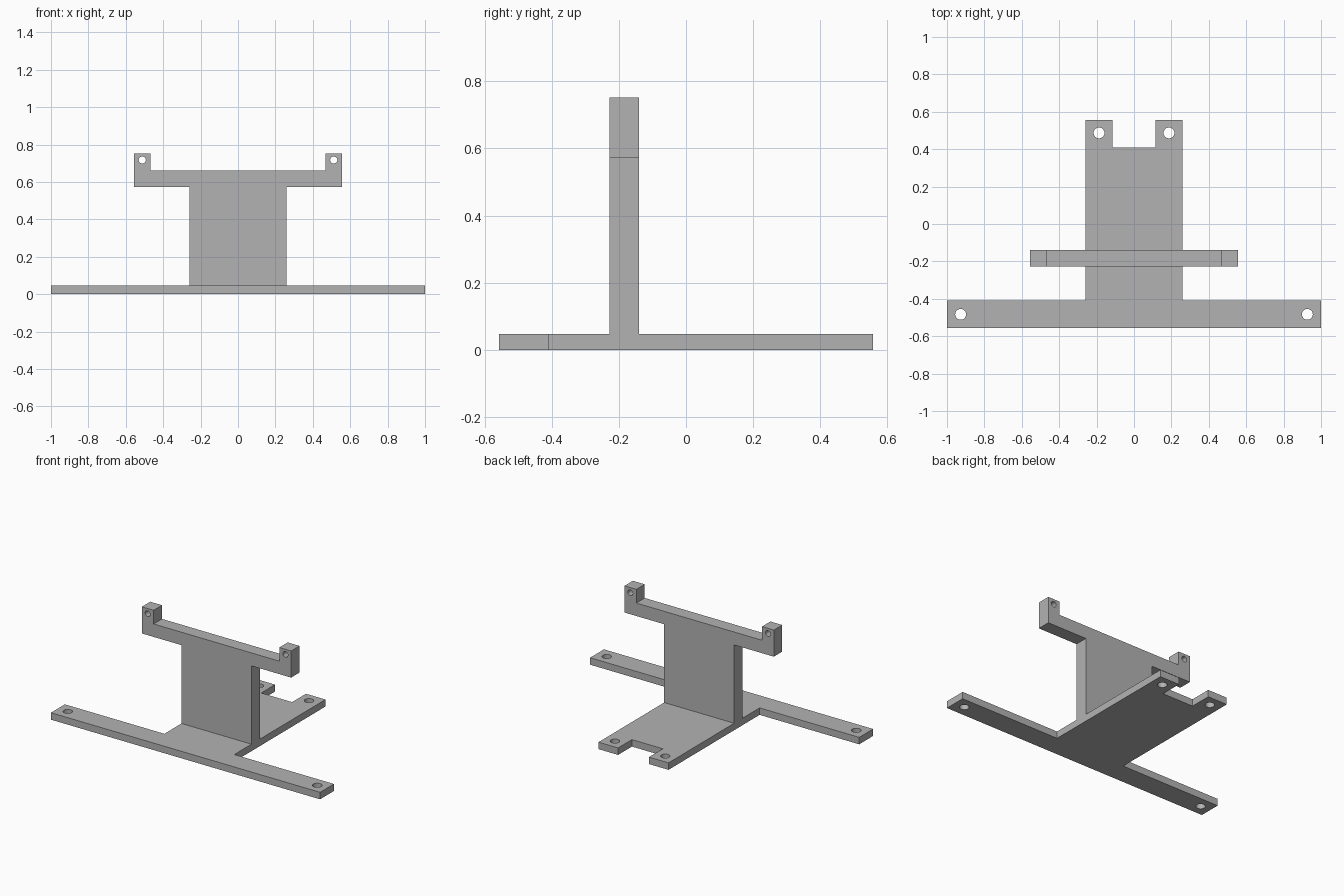
import bpy
import bmesh
import math
from mathutils import Matrix, Vector

cube = bpy.data.objects.get("Cube")
if cube:
    bpy.data.objects.remove(cube, do_unlink=True)

grey = bpy.data.materials.new("plain_grey")
grey.use_nodes = True
grey.diffuse_color = (0.45, 0.45, 0.45, 1)
grey.node_tree.nodes["Principled BSDF"].inputs["Base Color"].default_value = (0.45, 0.45, 0.45, 1)


def circle(cx, cy, r, n=32):
    return [(cx + r * math.cos(math.tau * i / n), cy + r * math.sin(math.tau * i / n)) for i in range(n)]


def plate(name, half, holes, thickness, matrix):
    """Extrude a left-right symmetric outline with mirrored round holes."""
    outline = half + [(-x, y) for x, y in reversed(half)]
    loops = [outline] + [circle(s * x, y, r) for x, y, r in holes for s in (1, -1)]
    curve = bpy.data.curves.new(name + "_outline", "CURVE")
    curve.dimensions = "2D"
    curve.fill_mode = "BOTH"
    curve.extrude = thickness / 2
    for points in loops:
        spline = curve.splines.new("POLY")
        spline.points.add(len(points) - 1)
        for p, (x, y) in zip(spline.points, points):
            p.co = (x, y, 0, 1)
        spline.use_cyclic_u = True

    # Turn the filled outline into a clean closed mesh
    helper = bpy.data.objects.new(name + "_helper", curve)
    bpy.context.collection.objects.link(helper)
    bpy.context.view_layer.update()
    evaluated = helper.evaluated_get(bpy.context.evaluated_depsgraph_get())
    mesh = bpy.data.meshes.new_from_object(evaluated)
    bpy.data.objects.remove(helper, do_unlink=True)
    bpy.data.curves.remove(curve)
    mesh.name = name
    bm = bmesh.new()
    bm.from_mesh(mesh)
    bmesh.ops.remove_doubles(bm, verts=bm.verts, dist=0.0001)
    bmesh.ops.transform(bm, matrix=matrix, verts=bm.verts)
    bmesh.ops.recalc_face_normals(bm, faces=bm.faces)
    bm.to_mesh(mesh)
    bm.free()
    mesh.materials.clear()
    mesh.materials.append(grey)

    obj = bpy.data.objects.new(name, mesh)
    bpy.context.collection.objects.link(obj)
    bpy.ops.object.select_all(action="DESELECT")
    obj.select_set(True)
    bpy.context.view_layer.objects.active = obj
    bpy.ops.object.shade_smooth_by_angle(angle=math.radians(30))
    return obj


base_height = 0.047
wall_depth = 0.089

# Flat base: wide front bar, tongue to the rear, notch at the end
plate("base_plate",
      [(1, -0.557), (1, -0.41), (0.26, -0.41), (0.26, 0.557), (0.115, 0.557), (0.115, 0.41)],
      [(0.927, -0.483), (0.187, 0.487, 0.029)] and
      [(0.927, -0.483, 0.029), (0.187, 0.487, 0.029)],
      base_height, Matrix.Translation(Vector((0, 0, base_height / 2))))

# Upright wall with side arms and drilled end lugs
plate("upright_bracket",
      [(0.26, base_height), (0.26, 0.573), (0.555, 0.573), (0.555, 0.752), (0.467, 0.752), (0.467, 0.66)],
      [(0.512, 0.717, 0.019)],
      wall_depth, Matrix.Translation(Vector((0, -0.184, 0))) @ Matrix.Rotation(math.pi / 2, 4, "X"))
